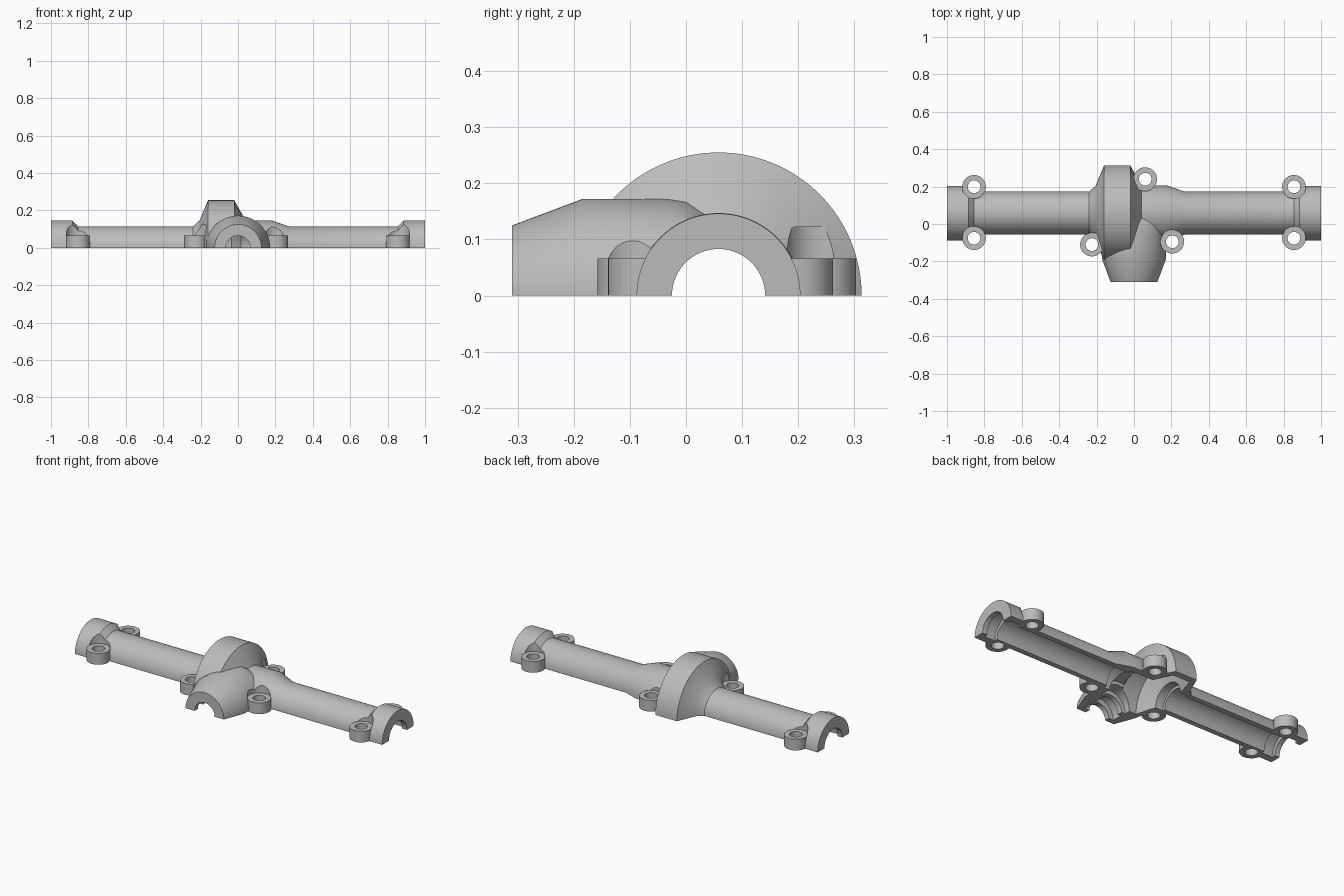
import bpy, bmesh, math
from mathutils import Matrix, Vector

if "Cube" in bpy.data.objects:
    bpy.data.objects.remove(bpy.data.objects["Cube"])

AXLE_Y = 0.058      # the axle line runs along x at this depth
EAR_TOP = 0.066

metal = bpy.data.materials.new("cast grey")
metal.diffuse_color = (0.5, 0.5, 0.5, 1)
metal.use_nodes = True
metal.node_tree.nodes["Principled BSDF"].inputs["Base Color"].default_value = metal.diffuse_color


def revolve(name, profile, direction, origin=(0, 0, 0), segs=96):
    """Closed solid from (distance along axis, radius) pairs."""
    bm = bmesh.new()
    rings = []
    for t, r in profile:
        rings.append([bm.verts.new((r * math.cos(2 * math.pi * i / segs),
                                    r * math.sin(2 * math.pi * i / segs), t))
                      for i in range(segs)])
    for a, b in zip(rings, rings[1:]):
        for i in range(segs):
            j = (i + 1) % segs
            bm.faces.new((a[i], a[j], b[j], b[i]))
    bm.faces.new(rings[0][::-1])
    bm.faces.new(rings[-1])
    rot = Vector((0, 0, 1)).rotation_difference(Vector(direction)).to_matrix().to_4x4()
    bm.transform(Matrix.Translation(origin) @ rot)
    bmesh.ops.recalc_face_normals(bm, faces=bm.faces)
    me = bpy.data.meshes.new(name)
    bm.to_mesh(me)
    bm.free()
    ob = bpy.data.objects.new(name, me)
    bpy.context.collection.objects.link(ob)
    me.materials.append(metal)
    return ob


def combine(target, tool, operation):
    """Apply one boolean and discard the tool."""
    mod = target.modifiers.new("bool", 'BOOLEAN')
    mod.operation, mod.object, mod.solver = operation, tool, 'EXACT'
    deps = bpy.context.evaluated_depsgraph_get()
    deps.update()
    mesh = bpy.data.meshes.new_from_object(target.evaluated_get(deps))
    target.modifiers.clear()
    target.data = mesh
    bpy.data.objects.remove(tool)


X, Y, Z = (1, 0, 0), (0, 1, 0), (0, 0, 1)
AXLE = (0, AXLE_Y, 0)

# Outer casting: axle tube with end collars and the differential bulge
housing = revolve("axle_housing_half", [
    (-1, .146), (-.885, .146), (-.855, .115), (-.24, .115), (-.205, .147),
    (-.16, .255), (-.02, .255), (.04, .147), (.18, .147), (.27, .115),
    (.855, .115), (.885, .146), (1, .146)], X, AXLE, 128)

# Pinion nose
combine(housing, revolve("pinion_nose", [
    (-.31, .125), (-.185, .172), (-.03, .172), (.0, .168), (.04, .146)], Y), 'UNION')

# Bolt ears, with head clearance pockets above them and through holes
ears = [(sx * .855, y) for sx in (-1, 1) for y in (-.076, .199)]
ears += [(-.225, -.11), (.205, -.095), (.06, .24)]
for x, y in ears:
    combine(housing, revolve("bolt_ear", [(-.05, .063), (.09, .063)],
                             Z, (x, y, 0), 40), 'UNION')
for x, y in ears:
    combine(housing, revolve("ear_clearance", [(EAR_TOP, .0635), (.122, .0635)],
                             Z, (x, y, 0), 40), 'DIFFERENCE')
    combine(housing, revolve("bolt_hole", [(-.1, .034), (.1, .034)],
                             Z, (x, y, 0), 32), 'DIFFERENCE')

# Axle bore with bearing seats and the gear chamber
combine(housing, revolve("axle_bore", [
    (-1.1, .083), (-.97, .083), (-.97, .104), (-.9, .104), (-.9, .085),
    (-.23, .085), (-.23, .1), (-.18, .1), (-.145, .215), (-.035, .215),
    (.015, .11), (.16, .11), (.16, .085), (.9, .085), (.9, .104),
    (.97, .104), (.97, .083), (1.1, .083)], X, AXLE), 'DIFFERENCE')

# Pinion bore with two bearing seats
combine(housing, revolve("pinion_bore", [
    (-.4, .065), (-.28, .065), (-.28, .095), (-.22, .095), (-.22, .075),
    (-.19, .075), (-.19, .1), (-.12, .1), (-.12, .12), (.02, .12)], Y), 'DIFFERENCE')

# Split plane: keep only the upper half
bm = bmesh.new()
bm.from_mesh(housing.data)
cut = bmesh.ops.bisect_plane(bm, geom=bm.verts[:] + bm.edges[:] + bm.faces[:],
                             plane_co=(0, 0, 0), plane_no=Z, clear_inner=True)
rim = [e for e in cut["geom_cut"] if isinstance(e, bmesh.types.BMEdge)]
rim = [e for e in rim if e.is_boundary]
bmesh.ops.triangle_fill(bm, edges=rim, use_beauty=True, normal=(0, 0, -1))
bmesh.ops.remove_doubles(bm, verts=bm.verts, dist=1e-5)
bmesh.ops.recalc_face_normals(bm, faces=bm.faces)
bm.to_mesh(housing.data)
bm.free()

bpy.context.view_layer.objects.active = housing
housing.select_set(True)
bpy.ops.object.shade_smooth_by_angle(angle=math.radians(25))
